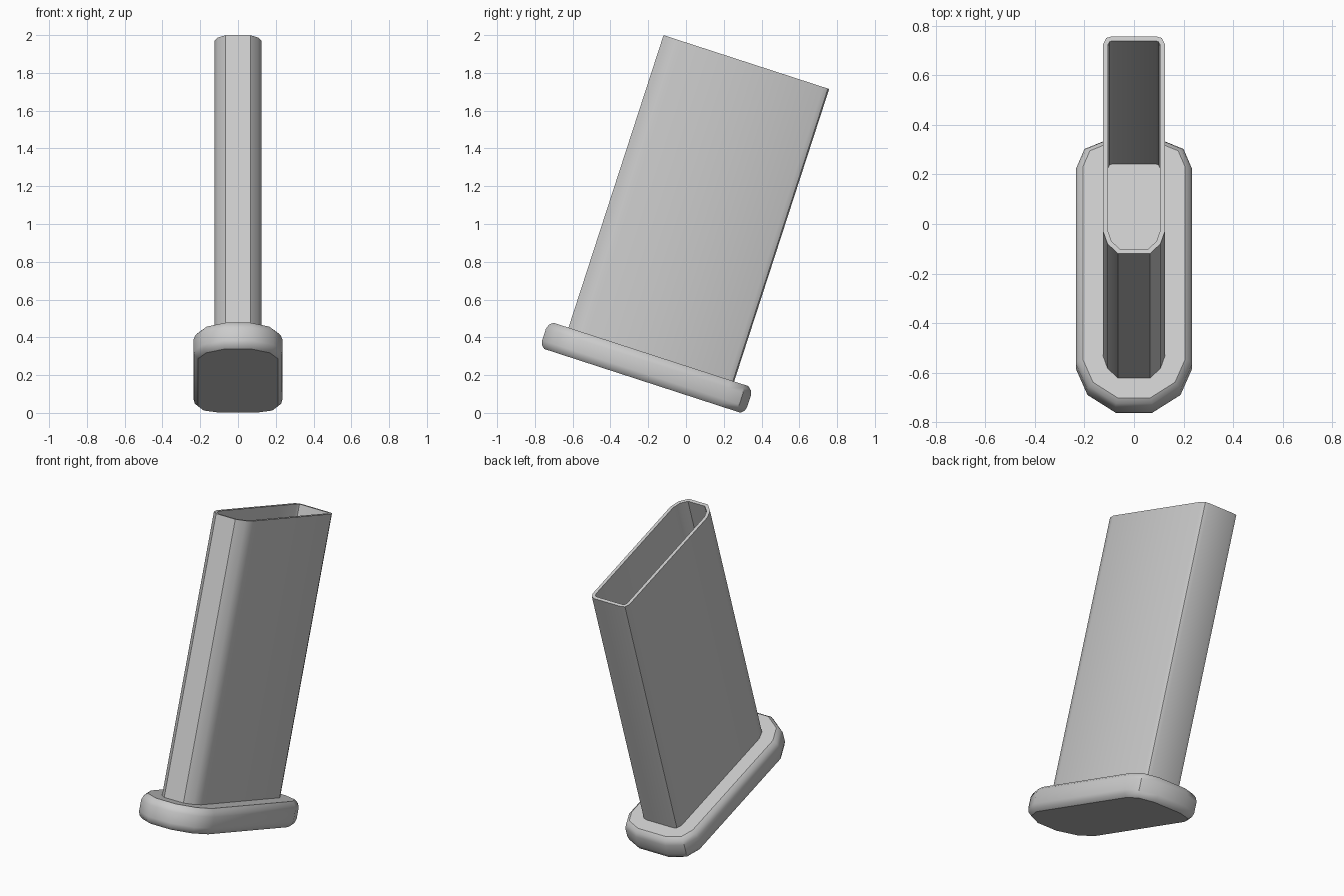
import bpy, bmesh, math
from mathutils import Vector

if "Cube" in bpy.data.objects:
    bpy.data.objects.remove(bpy.data.objects["Cube"])

TILT = math.radians(-18)


def outline(half):
    """Mirror a half outline (front to back, +x side) into a closed loop."""
    return [Vector(p) for p in half] + [Vector((-x, y)) for x, y in reversed(half)]


def inset(loop, d):
    """Mitred inward offset of a counter-clockwise loop."""
    out = []
    for i, p in enumerate(loop):
        a = (p - loop[i - 1]).normalized()
        b = (loop[(i + 1) % len(loop)] - p).normalized()
        na, nb = Vector((-a.y, a.x)), Vector((-b.y, b.x))
        out.append(p + (na + nb) * d / (1 + na.dot(nb)))
    return out


def loft(name, loop, levels):
    """Stack inset copies of a loop at (height, inset) levels and cap both ends."""
    bm = bmesh.new()
    rings = [[bm.verts.new((p.x, p.y, h)) for p in inset(loop, d)] for h, d in levels]
    n = len(loop)
    for r, s in zip(rings, rings[1:]):
        for i in range(n):
            j = (i + 1) % n
            bm.faces.new((r[i], r[j], s[j], s[i]))
    bm.faces.new(rings[0][::-1])
    bm.faces.new(rings[-1])
    bmesh.ops.recalc_face_normals(bm, faces=bm.faces)
    mesh = bpy.data.meshes.new(name)
    bm.to_mesh(mesh)
    bm.free()
    obj = bpy.data.objects.new(name, mesh)
    bpy.context.collection.objects.link(obj)
    obj.rotation_euler.x = TILT
    bpy.ops.object.select_all(action='DESELECT')
    obj.select_set(True)
    bpy.context.view_layer.objects.active = obj
    bpy.ops.object.shade_smooth_by_angle(angle=math.radians(35))
    return obj


# Hollow tube, rounded at the front and squarer at the back
tube = outline([(0.065, -0.731), (0.107, -0.69), (0.125, -0.637),
                (0.125, 0.158), (0.112, 0.184), (0.09, 0.191)])
loft("tube_body", tube, [(0.2, 0), (1.865, 0), (1.865, 0.019), (0.255, 0.019)])

# Base plate with softened rims
base = outline([(0.075, -0.843), (0.188, -0.768), (0.235, -0.657),
                (0.235, 0.17), (0.2, 0.255), (0.1, 0.298)])
loft("base_plate", base, [(0.09, 0.024), (0.107, 0.006), (0.13, 0), (0.195, 0),
                          (0.22, 0.009), (0.237, 0.028)])
